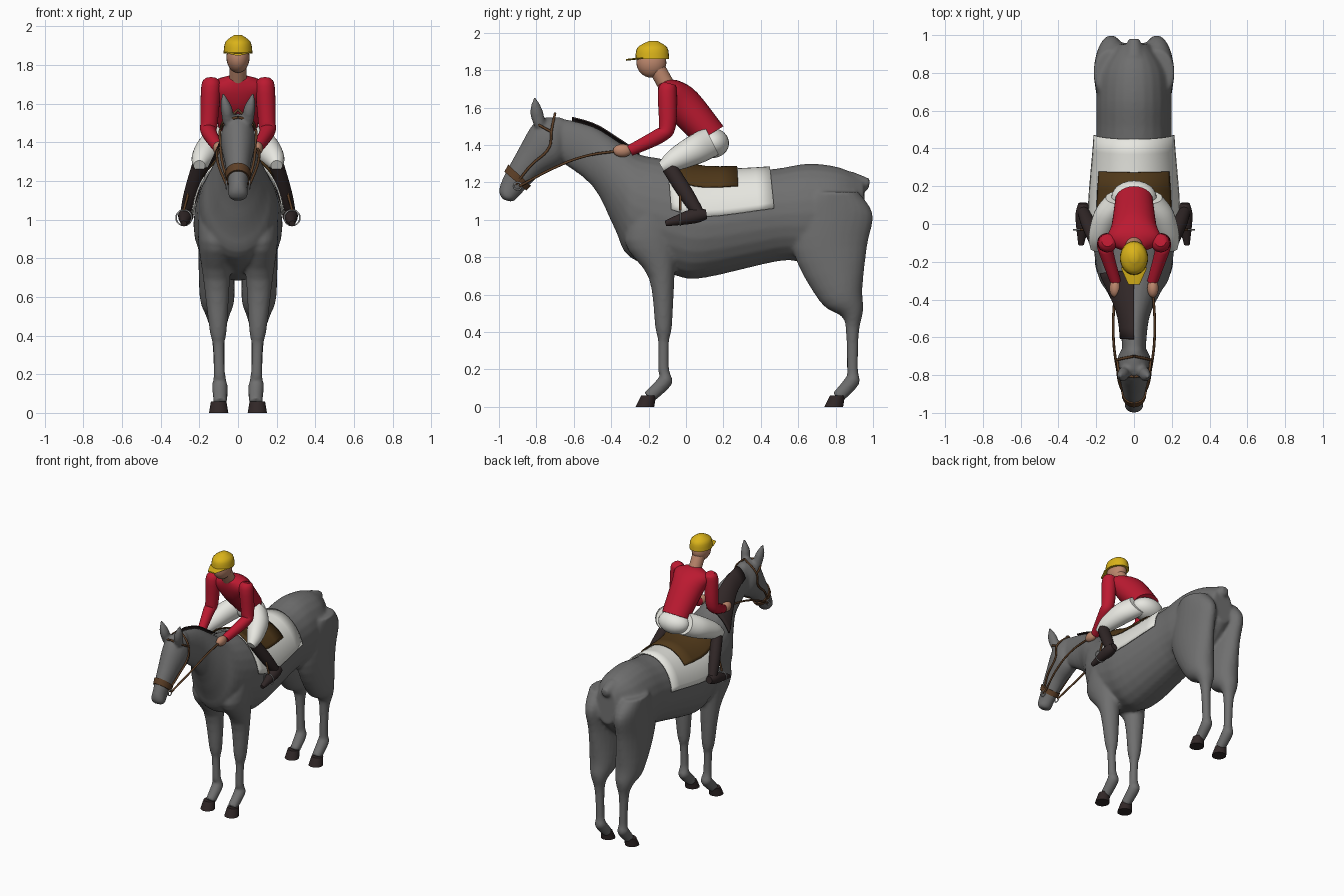
import bpy, bmesh, math
from mathutils import Vector

cube = bpy.data.objects.get("Cube")
if cube:
    bpy.data.objects.remove(cube)


def material(name, *rgb):
    mat = bpy.data.materials.new(name)
    mat.use_nodes = True
    mat.diffuse_color = (*rgb, 1)
    mat.node_tree.nodes["Principled BSDF"].inputs["Base Color"].default_value = (*rgb, 1)
    return mat


GREY = material("horse_grey", .16, .16, .16)
DARK = material("dark_brown", .03, .02, .02)
LEATHER = material("saddle_leather", .08, .04, .01)
STRAP = material("bridle_leather", .11, .05, .02)
WHITE = material("white_cloth", .8, .8, .75)
RED = material("red_jersey", .5, .01, .03)
YELLOW = material("yellow_cap", .7, .45, .01)
SKIN = material("skin", .5, .24, .15)
METAL = material("metal", .5, .5, .5)


def smooth(rings, steps=4):
    """Interpolate smoothly through rings of (x, y1, z1, y2, z2, half_width)."""
    out = []
    last = len(rings) - 1
    for i in range(last):
        near = [rings[min(max(i + k, 0), last)] for k in (-1, 0, 1, 2)]
        for j in range(steps):
            t = j / steps
            out.append([b + t / 2 * (c - a + t * (2*a - 5*b + 4*c - d + t * (3*(b - c) + d - a)))
                        for a, b, c, d in zip(*near)])
    return out + [rings[-1]]


def central(*rings):
    """Smooth rings on the middle plane, each given by two opposite points and a width."""
    return smooth([(0, *ring) for ring in rings])


def limb(*points, widest=1):
    """Smooth rings square to a path of (x, y, z, radius)."""
    rings = []
    for i, (x, y, z, r) in enumerate(points):
        before, after = points[max(i - 1, 0)], points[min(i + 1, len(points) - 1)]
        dy, dz = after[1] - before[1], after[2] - before[2]
        size = math.hypot(dy, dz)
        ny, nz = -dz / size * r, dy / size * r
        rings.append((x, y + ny, z + nz, y - ny, z - nz, min(r, widest)))
    return smooth(rings)


def leg(*points):
    """A leg that splays slightly outward with height."""
    return limb(*[(.09 + .03 * z, y, z, r) for y, z, r in points], widest=.09)


def grow(rings, d):
    """Push rings outward by a distance."""
    out = []
    for x, y1, z1, y2, z2, w in rings:
        k = d / math.hypot(y1 - y2, z1 - z2)
        y, z = k * (y1 - y2), k * (z1 - z2)
        out.append((x, y1 + y, z1 + z, y2 - y, z2 - z, w + d))
    return out


def add_loft(bm, rings, side=1, arc=None, sides=24):
    start, end = arc or (0, 360)
    count = sides + 1 if arc else sides
    loops = []
    for x, y1, z1, y2, z2, w in rings:
        mid = Vector((x * side, (y1 + y2) / 2, (z1 + z2) / 2))
        half = Vector((0, (y1 - y2) / 2, (z1 - z2) / 2))
        angles = [math.radians(start + (end - start) * k / sides) for k in range(count)]
        loops.append([bm.verts.new(mid + half * math.cos(a) + Vector((w * math.sin(a), 0, 0)))
                      for a in angles])
    for a, b in zip(loops, loops[1:]):
        for k in range(sides):
            n = (k + 1) % count
            bm.faces.new((a[k], a[n], b[n], b[k]))
    if not arc:
        bm.faces.new(loops[0])
        bm.faces.new(loops[-1])


def finish(name, bm, mat):
    bmesh.ops.recalc_face_normals(bm, faces=bm.faces)
    mesh = bpy.data.meshes.new(name)
    bm.to_mesh(mesh)
    bm.free()
    mesh.materials.append(mat)
    mesh.shade_smooth()
    mesh.set_sharp_from_angle(angle=math.radians(45))
    obj = bpy.data.objects.new(name, mesh)
    bpy.context.collection.objects.link(obj)
    return obj


def loft(name, rings, mat, side=1, arc=None):
    bm = bmesh.new()
    add_loft(bm, rings, side, arc)
    obj = finish(name, bm, mat)
    if arc:
        shell = obj.modifiers.new("thickness", "SOLIDIFY")
        shell.thickness, shell.offset = .008, 0


def ball(name, centre, size, mat, side=1):
    bm = bmesh.new()
    bmesh.ops.create_uvsphere(bm, u_segments=24, v_segments=16, radius=1)
    bmesh.ops.scale(bm, vec=size, verts=bm.verts)
    bmesh.ops.translate(bm, vec=(centre[0] * side, *centre[1:]), verts=bm.verts)
    finish(name, bm, mat)


def strap(name, side, mat, *points, radius=.007, closed=False):
    curve = bpy.data.curves.new(name, "CURVE")
    curve.dimensions = "3D"
    curve.bevel_depth, curve.bevel_resolution, curve.resolution_u = radius, 2, 6
    spline = curve.splines.new("BEZIER")
    spline.bezier_points.add(len(points) - 1)
    for knot, (x, y, z) in zip(spline.bezier_points, points):
        knot.co = (x * side, y, z)
        knot.handle_left_type = knot.handle_right_type = "AUTO"
    spline.use_cyclic_u = closed
    curve.materials.append(mat)
    bpy.context.collection.objects.link(bpy.data.objects.new(name, curve))


def metal_ring(name, side, centre, radius, across):
    """Thin upright ring lying in the given horizontal direction."""
    angles = [k * math.pi / 4 for k in range(8)]
    points = [Vector(centre) + radius * (Vector(across) * math.cos(a) + Vector((0, 0, math.sin(a))))
              for a in angles]
    strap(name, side, METAL, *points, radius=.004, closed=True)


SIDES = (("left_", 1), ("right_", -1))

# Horse: trunk with neck, head, dock, legs and ears merged into one skin
trunk = central((.95, 1.22, .96, .95, .08), (.82, 1.28, .8, .8, .18), (.65, 1.3, .65, .77, .2),
                (.45, 1.27, .5, .78, .2), (.1, 1.26, .1, .69, .23), (-.1, 1.32, -.05, .7, .22),
                (-.25, 1.35, -.3, .8, .19), (-.35, 1.41, -.38, .95, .14),
                (-.5, 1.5, -.5, 1.18, .08), (-.7, 1.55, -.7, 1.33, .06))
head = central((-.67, 1.55, -.64, 1.47, .04), (-.8, 1.53, -.65, 1.32, .09),
               (-.9, 1.37, -.78, 1.24, .07), (-.98, 1.22, -.88, 1.14, .05),
               (-1, 1.15, -.92, 1.1, .05), (-.98, 1.11, -.95, 1.1, .03))
dock = limb((0, .88, 1.2, .06), (0, .98, 1.19, .03))
foreleg = leg((-.17, 1.1, .08), (-.19, .9, .14), (-.13, .7, .07), (-.12, .43, .045),
              (-.12, .35, .03), (-.12, .2, .03), (-.11, .14, .04), (-.2, .05, .035))
hindleg = leg((.8, 1.15, .12), (.8, 1.05, .2), (.77, .85, .2), (.83, .6, .12), (.89, .5, .06),
              (.89, .4, .035), (.89, .2, .03), (.89, .14, .04), (.81, .05, .035))
ear = limb((.05, -.78, 1.5, .03), (.06, -.8, 1.58, .035), (.08, -.81, 1.66, .005), widest=.03)
bm = bmesh.new()
for part in (trunk, head, dock):
    add_loft(bm, part)
for _, s in SIDES:
    for part in (foreleg, hindleg, ear):
        add_loft(bm, part, s)
horse = finish("horse_body", bm, GREY)
merge = horse.modifiers.new("merge", "REMESH")
merge.mode, merge.voxel_size, merge.use_smooth_shade = "VOXEL", .011, True
blend = horse.modifiers.new("blend", "SMOOTH")
blend.factor, blend.iterations = .5, 5

# Hooves, straight sided
for place, y in (("front_hoof", -.24), ("hind_hoof", .77)):
    hoof = [(.1, y, .06, y + .08, .06, .04), (.1, y - .03, 0, y + .07, 0, .05)]
    for label, s in SIDES:
        loft(label + place, hoof, DARK, s)

# Mane on one side of the neck, cloth and saddle wrapped over the back
loft("mane", grow(trunk[24:35], .016), DARK, arc=(-60, 0))
loft("saddle_cloth", grow(trunk[12:21], .012), WHITE, arc=(-82, 82))
loft("saddle", grow(trunk[14:21], .025), LEATHER, arc=(-50, 50))

# Bridle
loft("noseband", grow(head[10:12], .008), STRAP)
for label, s in SIDES:
    strap(label + "cheek_strap", s, STRAP, (.05, -.91, 1.19), (.08, -.83, 1.29),
          (.09, -.73, 1.39), (.09, -.72, 1.47), (0, -.7, 1.57))
    strap(label + "brow_strap", s, STRAP, (.09, -.72, 1.47), (.07, -.79, 1.51), (0, -.81, 1.53))
    strap(label + "rein", s, STRAP, (.06, -.89, 1.18), (.1, -.7, 1.28), (.11, -.54, 1.34),
          (.1, -.35, 1.37))
    metal_ring(label + "bit_ring", s, (.06, -.9, 1.18), .02, (0, 1, 0))

# Rider: jersey, seat, head and cap
loft("jersey", central((.2, 1.5, .05, 1.41, .1), (.06, 1.68, -.09, 1.55, .12),
                       (-.03, 1.74, -.14, 1.65, .14), (-.09, 1.75, -.15, 1.72, .05)), RED)
ball("breeches_seat", (0, .14, 1.41), (.12, .09, .08), WHITE)
loft("neck", limb((0, -.1, 1.71, .045), (0, -.15, 1.8, .045)), SKIN)
ball("face", (0, -.185, 1.84), (.06, .08, .08), SKIN)
loft("cap", central((-.09, 1.86, -.27, 1.86, .075), (-.1, 1.92, -.26, 1.92, .065),
                    (-.15, 1.955, -.2, 1.955, .02)), YELLOW)
loft("cap_peak", central((-.23, 1.87, -.23, 1.86, .07), (-.32, 1.86, -.32, 1.85, .03)), YELLOW)

# Rider: arms, legs and stirrups on both sides
for label, s in SIDES:
    loft(label + "sleeve", limb((.14, -.09, 1.73, .03), (.14, -.1, 1.69, .05), (.15, -.1, 1.5, .045),
                                (.15, -.14, 1.45, .04), (.1, -.3, 1.37, .03)), RED, s)
    ball(label + "hand", (.1, -.34, 1.37), (.03, .05, .035), SKIN, s)
    loft(label + "thigh", limb((.07, .14, 1.42, .08), (.13, .06, 1.38, .08),
                               (.18, -.06, 1.32, .06), (.2, -.13, 1.28, .03)), WHITE, s)
    loft(label + "boot", limb((.2, -.09, 1.28, .04), (.24, 0, 1.14, .04), (.27, .07, 1.03, .03)),
         DARK, s)
    loft(label + "foot", limb((.27, .11, 1.03, .025), (.27, .04, 1.02, .04), (.28, -.11, .98, .015)),
         DARK, s)
    strap(label + "stirrup_leather", s, STRAP, (.24, -.03, 1.2), (.28, -.03, 1.05))
    metal_ring(label + "stirrup", s, (.28, -.03, 1.01), .04, (1, 0, 0))
